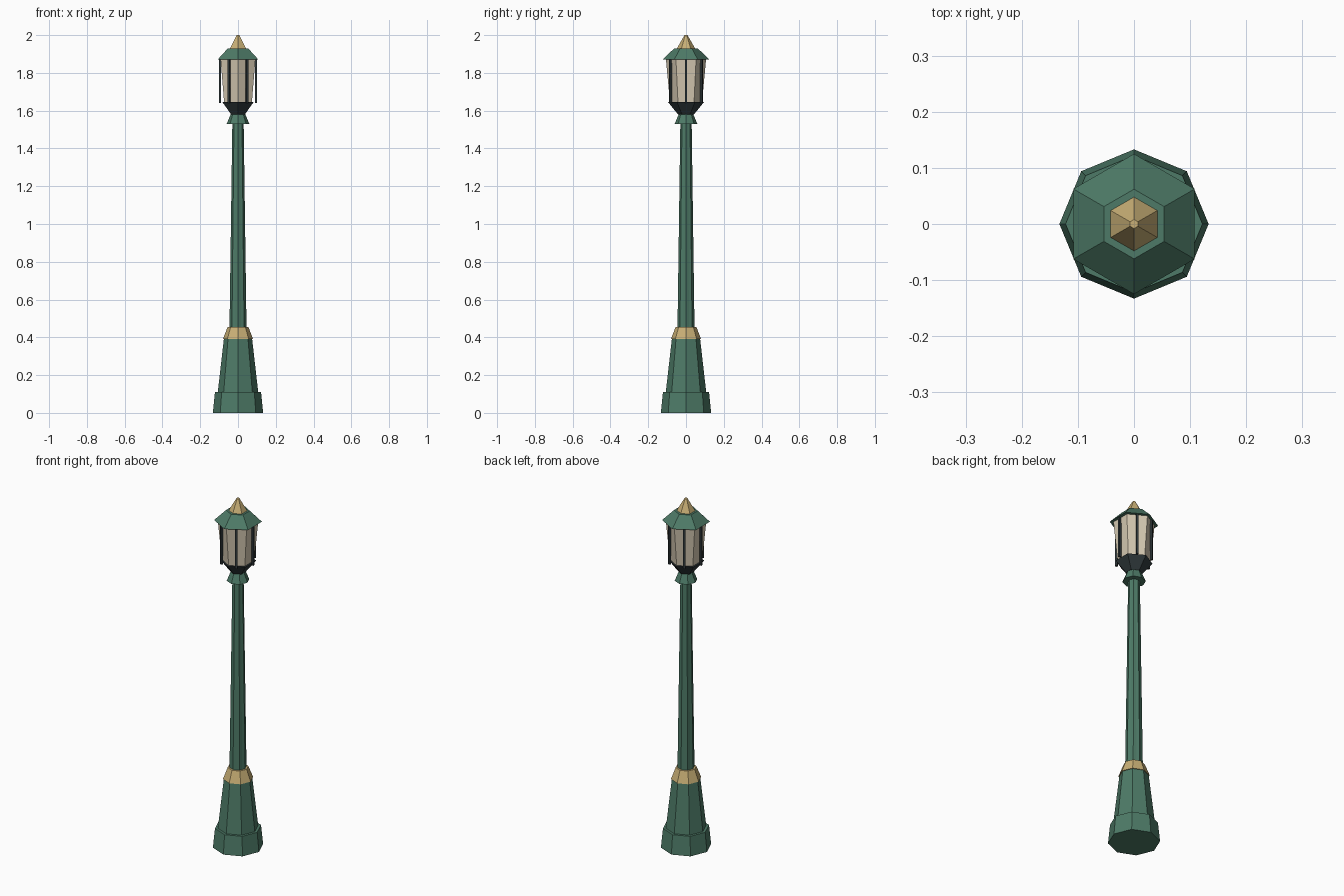
import bpy
import bmesh
from math import cos, sin, pi

cube = bpy.data.objects.get("Cube")
if cube:
    bpy.data.objects.remove(cube, do_unlink=True)


def make_material(name, rgb):
    mat = bpy.data.materials.new(name)
    mat.use_nodes = True
    mat.diffuse_color = (*rgb, 1)
    mat.node_tree.nodes["Principled BSDF"].inputs["Base Color"].default_value = (*rgb, 1)
    return mat


green = make_material("painted green", (0.075, 0.195, 0.135))
gold = make_material("brass gold", (0.58, 0.43, 0.18))
dark = make_material("dark iron", (0.03, 0.042, 0.045))
glass = make_material("cream glass", (0.66, 0.58, 0.44))


def frustum(name, mat, sides, rings, flute=1.0):
    """Stack (radius, height) rings into a capped solid; flute pulls in every other corner."""
    bm = bmesh.new()
    loops = []
    for radius, z in rings:
        loop = []
        for i in range(sides):
            a = pi / 2 + 2 * pi * i / sides
            r = radius * (flute if i % 2 else 1)
            loop.append(bm.verts.new((r * cos(a), r * sin(a), z)))
        loops.append(loop)
    for low, high in zip(loops, loops[1:]):
        for i in range(sides):
            j = (i + 1) % sides
            bm.faces.new((low[i], low[j], high[j], high[i]))
    bm.faces.new(loops[0][::-1])
    bm.faces.new(loops[-1])
    mesh = bpy.data.meshes.new(name)
    bm.to_mesh(mesh)
    bm.free()
    mesh.materials.append(mat)
    obj = bpy.data.objects.new(name, mesh)
    bpy.context.collection.objects.link(obj)
    return obj


# Octagonal foot, tapered pedestal and brass ring
frustum("foot", green, 8, [(0.133, 0), (0.122, 0.11)])
frustum("pedestal", green, 8, [(0.107, 0.11), (0.075, 0.39)])
frustum("pedestal_ring", gold, 8, [(0.08, 0.39), (0.055, 0.455)])

# Fluted shaft and the collar on top of it
frustum("shaft", green, 16, [(0.045, 0.455), (0.03, 1.535)], flute=0.9)
frustum("collar", green, 8, [(0.06, 1.53), (0.037, 1.585)])

# Six-sided lantern
frustum("lantern_cup", dark, 6, [(0.042, 1.58), (0.095, 1.645)])
frustum("lantern_glass", glass, 6, [(0.085, 1.645), (0.106, 1.87)])
frustum("lantern_roof", green, 6, [(0.125, 1.87), (0.062, 1.93)])
frustum("finial", gold, 6, [(0.048, 1.93), (0.008, 2.0)])

# Upright bars around the glass
for i in range(6):
    a = i * pi / 3
    bar = frustum(f"lantern_bar_{i + 1}", dark, 4, [(0.008, 1.64), (0.008, 1.872)])
    bar.location = (0.095 * cos(a), 0.095 * sin(a), 0)
    bar.rotation_euler.z = a + pi / 4
